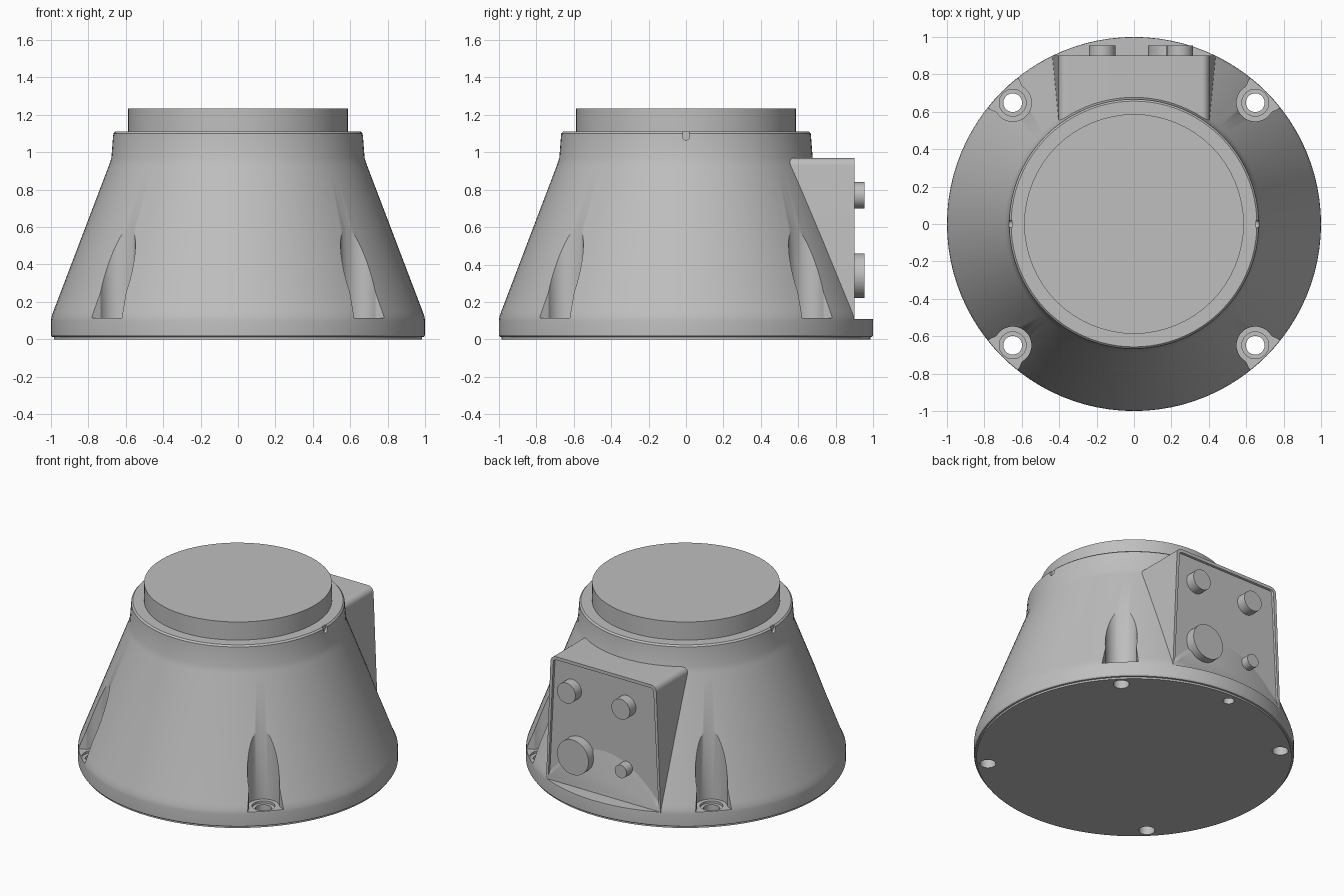
import bpy, bmesh, math
from mathutils import Matrix

old = bpy.data.objects.get("Cube")
if old:
    bpy.data.objects.remove(old, do_unlink=True)

grey = bpy.data.materials.new("painted_grey")
grey.use_nodes = True
COLOUR = (0.52, 0.52, 0.52, 1)
grey.diffuse_color = COLOUR
grey.node_tree.nodes["Principled BSDF"].inputs["Base Color"].default_value = COLOUR

TO_BACK = Matrix.Rotation(math.pi / 2, 4, "X")   # local z points to -y


def finish(name, bm):
    bmesh.ops.recalc_face_normals(bm, faces=bm.faces)
    mesh = bpy.data.meshes.new(name)
    bm.to_mesh(mesh)
    bm.free()
    mesh.materials.append(grey)
    obj = bpy.data.objects.new(name, mesh)
    bpy.context.collection.objects.link(obj)
    return obj


def smooth(obj, angle=30):
    bpy.ops.object.select_all(action="DESELECT")
    obj.select_set(True)
    bpy.context.view_layer.objects.active = obj
    bpy.ops.object.shade_smooth_by_angle(angle=math.radians(angle))


def arc(cx, cy, r, start, end, n):
    angles = [math.radians(start + (end - start) * i / n) for i in range(n + 1)]
    return [(cx + r * math.cos(a), cy + r * math.sin(a)) for a in angles]


def circle(cx, cy, r, n=32):
    return arc(cx, cy, r, 0, 360, n)[:-1]


def prism_mesh(points, low, high, matrix=Matrix()):
    bm = bmesh.new()
    bottom = bm.faces.new([bm.verts.new((x, y, low)) for x, y in points])
    moved = bmesh.ops.extrude_face_region(bm, geom=[bottom])["geom"]
    for v in moved:
        if isinstance(v, bmesh.types.BMVert):
            v.co.z = high
    bm.transform(matrix)
    return bm


def lathe(name, profile, steps=96):
    bm = bmesh.new()
    verts = [bm.verts.new((r, 0, z)) for r, z in profile]
    edges = [bm.edges.new(pair) for pair in zip(verts, verts[1:])]
    bmesh.ops.spin(bm, geom=verts + edges, cent=(0, 0, 0), axis=(0, 0, 1),
                   angle=math.tau, steps=steps)
    bmesh.ops.remove_doubles(bm, verts=bm.verts, dist=0.0005)
    return finish(name, bm)


def cut(target, points, low, high, matrix=Matrix()):
    cutter = finish("cutter", prism_mesh(points, low, high, matrix))
    cutter.hide_render = True
    mod = target.modifiers.new("cut", "BOOLEAN")
    mod.operation, mod.solver, mod.object = "DIFFERENCE", "EXACT", cutter
    bpy.context.view_layer.objects.active = target
    bpy.ops.object.modifier_apply(modifier=mod.name)
    bpy.data.objects.remove(cutter, do_unlink=True)


# Conical housing with a thin stepped foot
housing = lathe("conical_housing", [
    (0, 0), (0.985, 0), (0.985, 0.012), (0.995, 0.014), (1, 0.022), (1, 0.1),
    (0.997, 0.122), (0.985, 0.155), (0.69, 0.93), (0.677, 0.97),
    (0.667, 1.1), (0.657, 1.11), (0, 1.11)])

# Four bolt pockets with counterbored through holes
POCKET = 0.917
pocket_shape = [(1.08, -0.145)] + arc(POCKET, 0, 0.1, 285, 75, 24) + [(1.08, 0.145)]
for i in range(4):
    turn = Matrix.Rotation(math.radians(45 + 90 * i), 4, "Z")
    cut(housing, pocket_shape, 0.115, 0.8, turn)
    cut(housing, circle(POCKET, 0, 0.072), 0.1, 0.2, turn)
    cut(housing, circle(POCKET, 0, 0.05), -0.1, 0.2, turn)

# Flat ledge behind the connector box, and a blind hole underneath
cut(housing, [(-0.46, 0.9), (0.46, 0.9), (0.46, 1.1), (-0.46, 1.1)], 0.11, 0.6)
cut(housing, circle(0, 0.92, 0.035, 24), -0.1, 0.06)

# Alignment notches on both sides of the upper rim
notch = arc(0, 1.085, 0.02, 180, 360, 10) + [(0.02, 1.2), (-0.02, 1.2)]
for side in (1, -1):
    turn = Matrix.Rotation(side * math.pi / 2, 4, "Z") @ TO_BACK
    cut(housing, notch, 0.652, 0.72, turn)
smooth(housing)

# Neck on top
neck = finish("top_neck", prism_mesh(circle(0, 0, 0.587, 64), 1.1, 1.235))
smooth(neck)

# Connector box, rounded at the top, with a recessed rear panel
box_shape = ([(-0.437, 0.105), (0.437, 0.105)]
             + arc(0.362, 0.927, 0.042, 3, 90, 8)
             + arc(-0.362, 0.927, 0.042, 90, 177, 8))
bm = prism_mesh(box_shape, -0.9, -0.45, TO_BACK)
bmesh.ops.recalc_face_normals(bm, faces=bm.faces)
rear = max(bm.faces, key=lambda f: f.calc_center_median().y)
bmesh.ops.inset_region(bm, faces=[rear], thickness=0.022, depth=0)
bmesh.ops.inset_region(bm, faces=[rear], thickness=0.004, depth=-0.012)
connector_box = finish("connector_box", bm)
smooth(connector_box)

# Round connectors on the rear panel
for name, x, z, r in (("upper_left_connector", 0.245, 0.77, 0.07),
                      ("upper_right_connector", -0.17, 0.77, 0.07),
                      ("large_connector", 0.195, 0.34, 0.12),
                      ("small_connector", -0.17, 0.34, 0.045)):
    smooth(finish(name, prism_mesh(circle(x, z, r), -0.955, -0.87, TO_BACK)))
